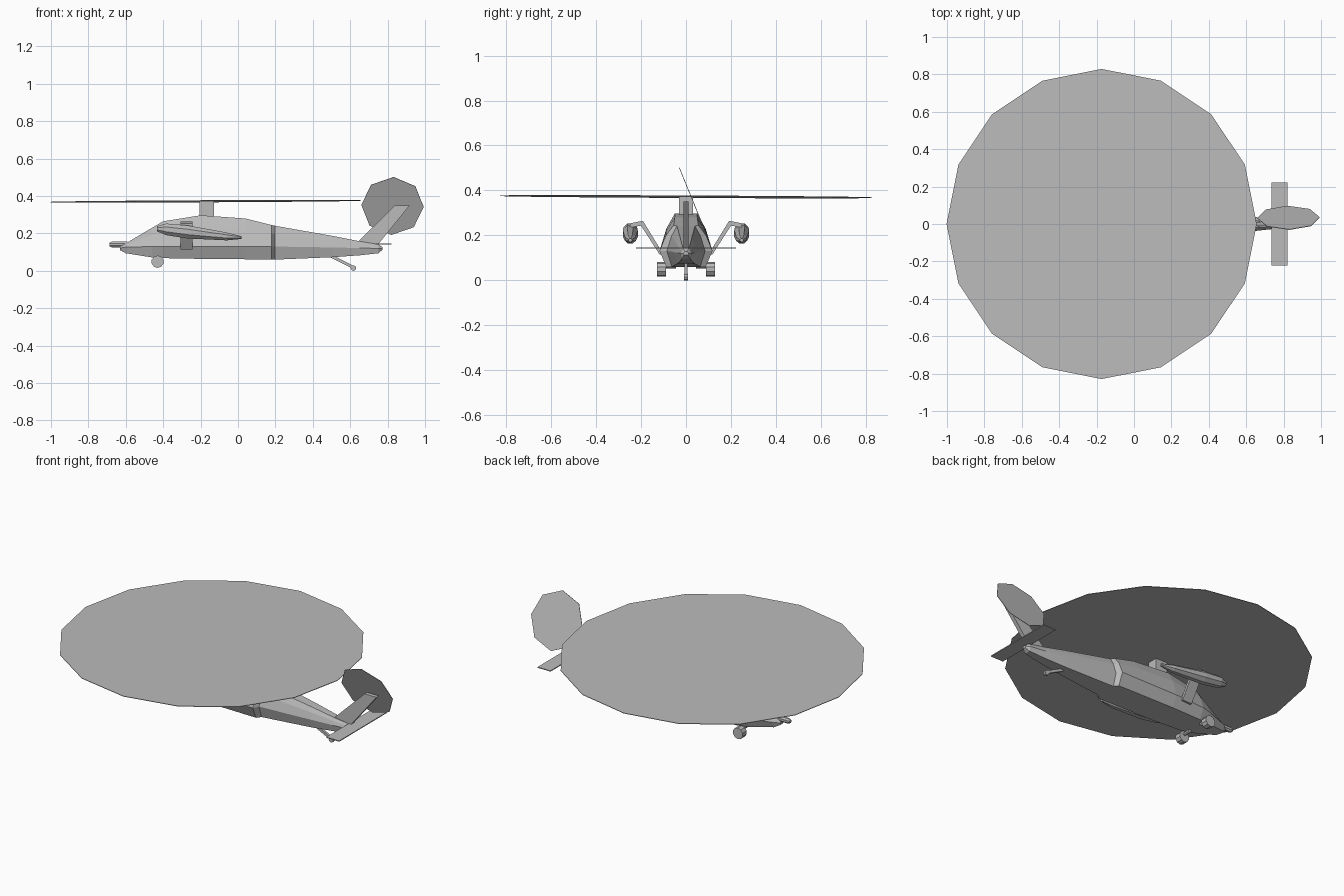
import bpy, bmesh, math
from mathutils import Matrix, Vector

cube = bpy.data.objects.get("Cube")
if cube:
    bpy.data.objects.remove(cube, do_unlink=True)

grey = bpy.data.materials.new("plain grey")
grey.use_nodes = True
GREY = (0.5, 0.5, 0.5, 1)
grey.diffuse_color = GREY
grey.node_tree.nodes["Principled BSDF"].inputs["Base Color"].default_value = GREY


def finish(name, bm):
    bmesh.ops.recalc_face_normals(bm, faces=bm.faces[:])
    mesh = bpy.data.meshes.new(name)
    bm.to_mesh(mesh)
    bm.free()
    mesh.materials.append(grey)
    obj = bpy.data.objects.new(name, mesh)
    bpy.context.collection.objects.link(obj)
    return obj


def loft(name, rings):
    """Skin a closed surface through equal-length rings of points."""
    bm = bmesh.new()
    loops = [[bm.verts.new(p) for p in ring] for ring in rings]
    for a, b in zip(loops, loops[1:]):
        for i in range(len(a)):
            j = (i + 1) % len(a)
            bm.faces.new((a[i], a[j], b[j], b[i]))
    bm.faces.new(loops[0])
    bm.faces.new(loops[-1])
    return finish(name, bm)


def cylinder(name, centre, axis, radius, depth, sides, spin=0):
    bm = bmesh.new()
    turn = Vector(axis).to_track_quat('Z', 'Y').to_matrix().to_4x4()
    place = Matrix.Translation(centre) @ turn @ Matrix.Rotation(spin, 4, 'Z')
    bmesh.ops.create_cone(bm, cap_ends=True, segments=sides, radius1=radius,
                          radius2=radius, depth=depth, matrix=place)
    return finish(name, bm)


def box(name, centre, size):
    bm = bmesh.new()
    bmesh.ops.create_cube(bm, size=1, matrix=Matrix.Translation(centre)
                          @ Matrix.Diagonal((*size, 1)))
    return finish(name, bm)


def hull_ring(x, bottom, crease, top, width, roof):
    """Eight-sided hull section, widest at the crease."""
    shoulder = crease + 0.6 * (top - crease)
    side = [(roof, top), (roof + 0.55 * (width - roof), shoulder),
            (width, crease), (width * 0.74, bottom)]
    return ([(x, y, z) for y, z in side]
            + [(x, -y, z) for y, z in reversed(side)])


def oval_ring(x, z, ry, rz, y=0, sides=8):
    return [(x, y + ry * math.cos(math.tau * (i + 0.5) / sides),
             z + rz * math.sin(math.tau * (i + 0.5) / sides) * 1.08)
            for i in range(sides)]


# Fuselage, with a short step where the tail boom begins
loft("fuselage", [hull_ring(*s) for s in (
    (-0.63, 0.11, 0.122, 0.135, 0.015, 0.008),
    (-0.60, 0.094, 0.127, 0.147, 0.04, 0.015),
    (-0.46, 0.072, 0.13, 0.23, 0.09, 0.032),
    (-0.40, 0.068, 0.13, 0.265, 0.105, 0.045),
    (-0.20, 0.064, 0.13, 0.297, 0.118, 0.05),
    (0.04, 0.062, 0.13, 0.28, 0.118, 0.05),
    (0.18, 0.06, 0.13, 0.245, 0.118, 0.055),
    (0.198, 0.06, 0.13, 0.241, 0.085, 0.04),
    (0.51, 0.073, 0.125, 0.186, 0.053, 0.025),
    (0.65, 0.083, 0.122, 0.158, 0.037, 0.018),
    (0.75, 0.094, 0.12, 0.142, 0.026, 0.012),
    (0.772, 0.112, 0.119, 0.127, 0.012, 0.006))])

# Nose sensor
loft("nose_sensor", [oval_ring(x, 0.141, r, r) for x, r in
                     ((-0.687, 0.01), (-0.675, 0.015), (-0.59, 0.015))])

# Rotor mast and rotor discs
box("rotor_mast", (-0.168, 0, 0.325), (0.077, 0.062, 0.09))
cylinder("main_rotor_disc", (-0.173, 0, 0.372), (-0.005, 0.005, 1), 0.829, 0.003, 16)
cylinder("tail_rotor_disc", (0.826, 0.033, 0.347), (0, 0.926, 0.378),
         0.167, 0.003, 8, math.radians(2))

# Tail fin and stabilizer
loft("tail_fin", [[(x, y, z) for x, z in
                   ((0.63, 0.145), (0.74, 0.13), (0.918, 0.35), (0.84, 0.35))]
                  for y in (-0.012, 0.012)])
box("stabilizer", (0.778, 0, 0.143), (0.085, 0.443, 0.005))

# Parts on both sides
for label, s in (("left", 1), ("right", -1)):
    # Slim pod, drooping to the rear
    loft(label + "_pod", [oval_ring(x, z, ry, rz, s * 0.248) for x, z, ry, rz in (
        (-0.432, 0.225, 0.015, 0.014), (-0.385, 0.222, 0.033, 0.031),
        (-0.27, 0.208, 0.036, 0.035), (-0.06, 0.184, 0.026, 0.021),
        (0.02, 0.178, 0.008, 0.007))])
    # Gull-wing pylon from the hull up and over to the pod
    loft(label + "_pylon", [[(x, s * y, z) for y, z in (
        (0.10, 0.115), (0.118, 0.115), (0.20, 0.243), (0.25, 0.235),
        (0.25, 0.253), (0.192, 0.265))] for x in (-0.307, -0.243)])
    # Main wheel and axle
    cylinder(label + "_wheel", (-0.43, s * 0.109, 0.049), (0, 1, 0), 0.033, 0.038, 10)
    cylinder(label + "_axle", (-0.43, s * 0.075, 0.063), (0, 1, 0), 0.01, 0.06, 6)

# Tail wheel and its strut
loft("tail_wheel_strut", [[(x + dx, y, z + dz) for dx, dz, y in (
    (-0.004, -0.007, -0.007), (-0.004, -0.007, 0.007),
    (0.004, 0.007, 0.007), (0.004, 0.007, -0.007))]
    for x, z in ((0.50, 0.077), (0.615, 0.02))])
cylinder("tail_wheel", (0.617, 0, 0.015), (0, 1, 0), 0.015, 0.018, 8)
